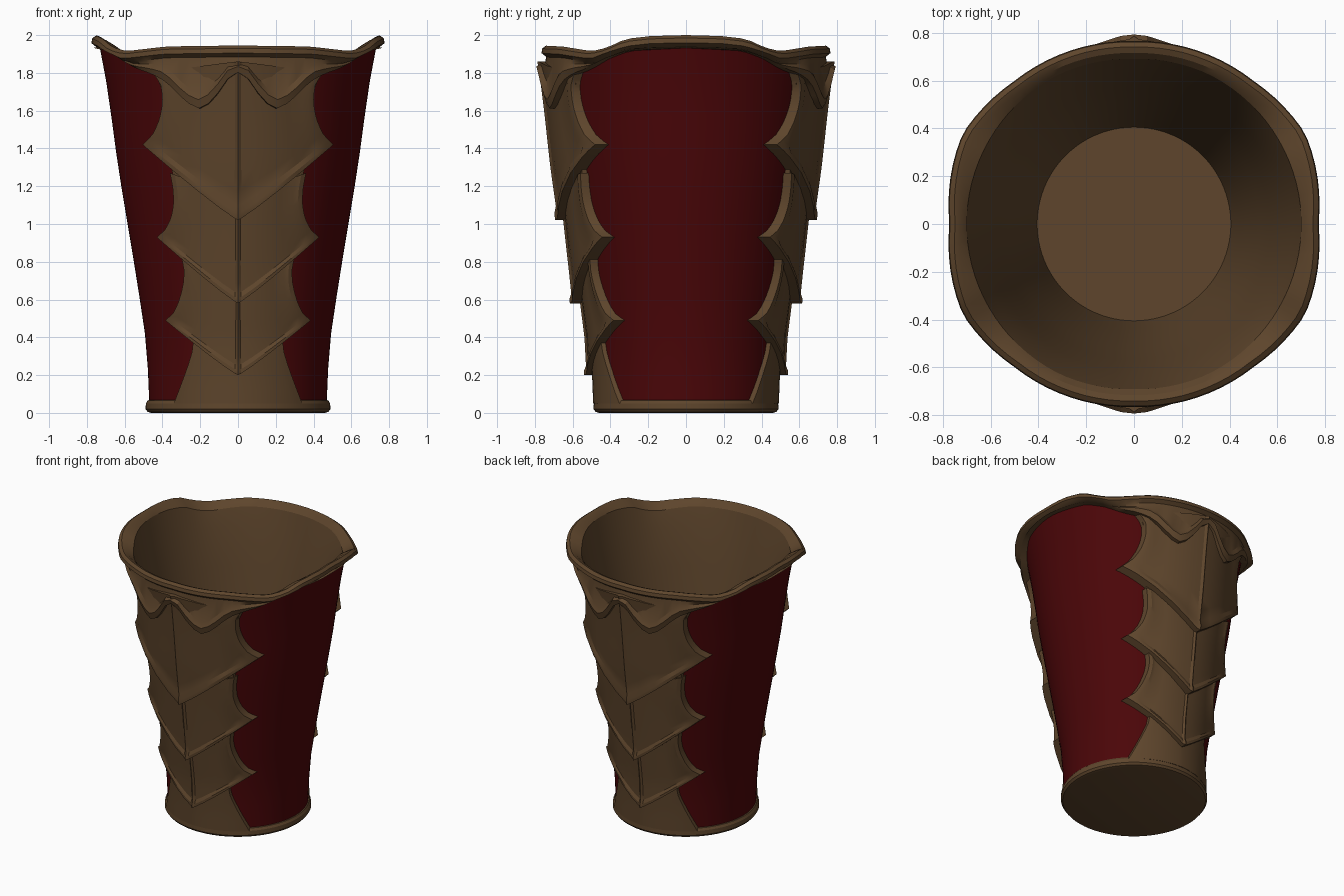
import bpy, math

cube = bpy.data.objects.get("Cube")
if cube:
    bpy.data.objects.remove(cube)


def material(name, rgb):
    m = bpy.data.materials.new(name)
    m.use_nodes = True
    m.diffuse_color = (*rgb, 1)
    bsdf = next(n for n in m.node_tree.nodes if n.type == 'BSDF_PRINCIPLED')
    bsdf.inputs["Base Color"].default_value = (*rgb, 1)
    bsdf.inputs["Roughness"].default_value = 0.8
    return m


BROWN = material("leather brown", (0.112, 0.06, 0.025))
RED = material("dark red", (0.07, 0.0018, 0.0025))


def interp(pts, x):
    """Piecewise linear lookup."""
    if x <= pts[0][0]:
        return pts[0][1]
    for (a, p), (b, q) in zip(pts, pts[1:]):
        if x <= b:
            return p + (q - p) * (x - a) / (b - a)
    return pts[-1][1]


def grid_object(name, rows, mat, closed=False, cap=False):
    """Skin rows of points; closed joins row ends, cap fills the last row."""
    n = len(rows[0])
    verts = [p for row in rows for p in row]
    faces = []
    for i in range(len(rows) - 1):
        for j in range(n if closed else n - 1):
            k = (j + 1) % n
            faces.append((i * n + j, i * n + k, (i + 1) * n + k, (i + 1) * n + j))
    if cap:
        faces.append(tuple((len(rows) - 1) * n + j for j in range(n)))
    me = bpy.data.meshes.new(name)
    me.from_pydata(verts, [], faces)
    me.materials.append(mat)
    ob = bpy.data.objects.new(name, me)
    bpy.context.collection.objects.link(ob)
    bpy.ops.object.select_all(action='DESELECT')
    ob.select_set(True)
    bpy.context.view_layer.objects.active = ob
    bpy.ops.object.mode_set(mode='EDIT')
    bpy.ops.mesh.select_all(action='SELECT')
    bpy.ops.mesh.normals_make_consistent(inside=False)
    bpy.ops.object.mode_set(mode='OBJECT')
    bpy.ops.object.shade_smooth_by_angle(angle=math.radians(28))
    return ob


# Radius of the red wall by height
WALL = [(0, .468), (.2, .475), (.4, .49), (.7, .535), (1, .585), (1.3, .635),
        (1.6, .675), (1.8, .705), (1.95, .735)]
# Rim height, rim radius, collar edge and collar relief by angle from the front/back axis
RIM_Z = [(0, 1.945), (30, 1.94), (50, 1.915), (58, 1.935), (66, 1.98), (76, 1.995), (90, 2.0)]
RIM_R = [(0, .765), (40, .78), (62, .81), (70, .80), (90, .772)]
COLLAR = [(0, 1.8), (4, 1.765), (8, 1.69), (13, 1.62), (17, 1.605), (22, 1.65), (30, 1.75),
          (38, 1.795), (46, 1.82), (56, 1.875), (66, 1.915), (90, 1.93)]
COLLAR_OUT = [(0, .075), (8, .075), (17, .076), (24, .072), (32, .06), (46, .045),
              (66, .03), (90, .025)]
SEGMENTS = 90


def lathe(name, profile, mat, cap=False):
    """Spin a profile that may change with the angle."""
    columns = []
    for s in range(SEGMENTS):
        a = 2 * math.pi * s / SEGMENTS
        phi = math.degrees(math.atan2(abs(math.sin(a)), abs(math.cos(a))))
        columns.append([(r * math.sin(a), -r * math.cos(a), z) for r, z in profile(phi)])
    return grid_object(name, list(zip(*columns)), mat, True, cap)


def wall_profile(phi):
    top = interp(RIM_Z, phi) - .05
    zs = [.04 + (top - .04) * i / 10 for i in range(11)]
    return [(interp(WALL, z), z) for z in zs]


def rim_profile(phi):
    top, r, low = interp(RIM_Z, phi), interp(RIM_R, phi), interp(COLLAR, phi)
    out = interp(COLLAR_OUT, phi)
    under = max(low + .012, top - .06)
    # The bead follows the hanging edge, then a shallow recess rises to the lip
    bead = min(.05, (under - low) * .4)
    over = min(.085, (under - low) * .7)
    return [(interp(WALL, low) - .02, low), (interp(WALL, low) + out, low + .004),
            (interp(WALL, low + bead) + out + .006, low + bead),
            (min(interp(WALL, low + over) + out - .014, r - .02), low + over),
            (r - .025, under), (r, max(under + .01, top - .04)), (r - .004, top - .015),
            (r - .025, top), (r - .05, top - .01), (min(r - .075, .7), top - .04)]


def bowl_profile(phi):
    top, r = interp(RIM_Z, phi), interp(RIM_R, phi)
    return [(min(r - .075, .7), top - .04), (.665, 1.77), (.615, 1.5), (.57, 1.2),
            (.525, .9), (.475, .6), (.435, .3), (.405, .09)]


lathe("red_wall", wall_profile, RED)
lathe("collar_and_rim", rim_profile, BROWN)
bowl = lathe("inner_bowl", bowl_profile, BROWN, cap=True)
bowl.data.flip_normals()
lathe("base_ring", lambda phi: [(.455, .072), (.478, .066), (.488, .05), (.49, .02),
                                (.478, .005), (.46, 0)], BROWN, cap=True)


def plate(name, sign, side, bottom, top, ridge, edge, lip, steps=10):
    """Keeled plate on the wall. side holds (x, z) up one edge; bottom and top
    are the centre heights; ridge and edge give the offsets at both ends."""
    us = [0, .04, .2, .42, .65, .85, .93, 1]
    us = [-u for u in us[:0:-1]] + us
    ts = [0, .04, .09] + [.09 + .91 * i / steps for i in range(1, steps + 1)]
    curve = [(i / (len(side) - 1), p) for i, p in enumerate(side)]
    xs = [(t, p[0]) for t, p in curve]
    zs = [(t, p[1]) for t, p in curve]

    def point(u, t, sunk):
        xe, ze = interp(xs, t), interp(zs, t)
        zc = bottom + (top - bottom) * t
        a = abs(u)
        x, z = u * xe, zc + (ze - zc) * a ** 1.1
        keel = ridge[0] + (ridge[1] - ridge[0]) * t
        rim = edge[0] + (edge[1] - edge[0]) * t
        off = rim + (keel - rim) * (1 - a) ** .9 - (.012 if a > .03 and lip else 0)
        if a > .9 or t < .05:
            off += lip
        r = interp(WALL, z) + (-.015 if sunk else off)
        return (x, -sign * math.sqrt(r * r - x * x), z)

    # A sunken border closes the plate down onto the wall
    rows = []
    for i, t in enumerate([0] + ts + [1]):
        end = i == 0 or i == len(ts) + 1
        rows.append([point(-1, t, True)] + [point(u, t, end) for u in us]
                    + [point(1, t, True)])
    grid_object(name, rows, BROWN)


# Backing strip, then three overlapping scales, on the front and the back
STRIP = [(.34, .05), (.29, .18), (.245, .31), (.23, .44), (.26, .58), (.275, .72),
         (.295, .85), (.315, .98), (.33, 1.12), (.345, 1.26), (.37, 1.4), (.39, 1.54),
         (.39, 1.68), (.44, 1.8)]
LOWER = [(.385, .49), (.34, .53), (.31, .6), (.29, .68), (.285, .75), (.3, .83)]
MIDDLE = [(.43, .93), (.385, .97), (.355, 1.03), (.34, 1.11), (.345, 1.19), (.36, 1.27)]
UPPER = [(.505, 1.42), (.455, 1.47), (.425, 1.53), (.405, 1.6), (.4, 1.67), (.41, 1.74),
         (.45, 1.8)]
for label, sign in (("front", 1), ("back", -1)):
    plate(label + "_strip", sign, STRIP, .05, 1.8, (.022, .022), (.02, .02), 0, 26)
    plate(label + "_lower_scale", sign, LOWER, .2, .75, (.052, .04), (.04, .035), .012)
    plate(label + "_middle_scale", sign, MIDDLE, .58, 1.15, (.086, .055), (.045, .035), .012)
    plate(label + "_upper_scale", sign, UPPER, 1.02, 1.86, (.09, .07), (.045, .035), .014)
